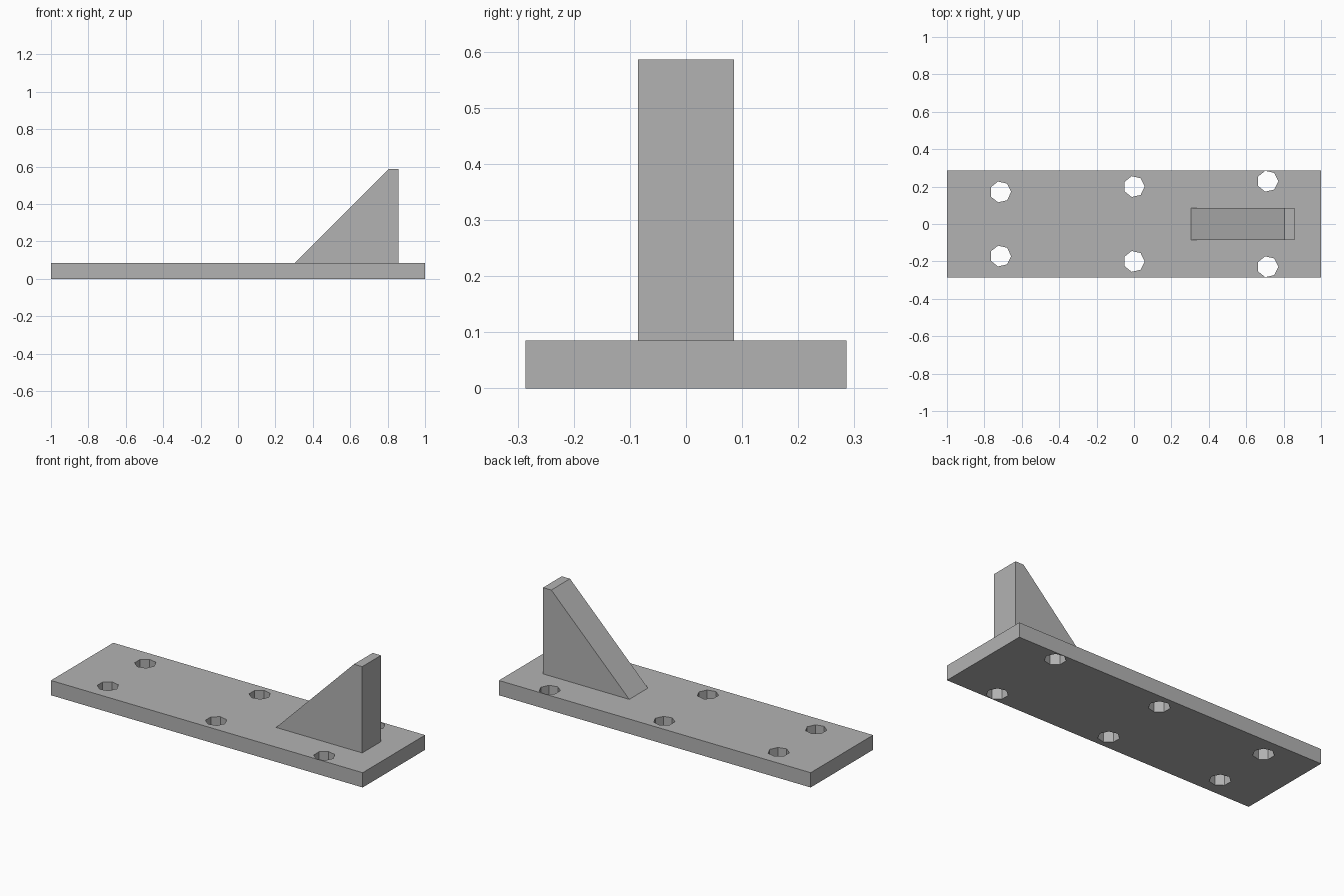
import bpy
import bmesh
from math import cos, sin, tau

cube = bpy.data.objects.get("Cube")
if cube:
    bpy.data.objects.remove(cube, do_unlink=True)

UNIT = 2 / 70  # plate is 70 units long

grey = bpy.data.materials.new("plain grey")
grey.use_nodes = True
colour = (0.45, 0.45, 0.45, 1)
grey.diffuse_color = colour
grey.node_tree.nodes["Principled BSDF"].inputs["Base Color"].default_value = colour


def finish(bm, name):
    bmesh.ops.recalc_face_normals(bm, faces=bm.faces)
    mesh = bpy.data.meshes.new(name)
    bm.to_mesh(mesh)
    bm.free()
    mesh.materials.append(grey)
    obj = bpy.data.objects.new(name, mesh)
    bpy.context.collection.objects.link(obj)
    return obj


def add_prism(bm, points, direction):
    """Extrude a closed outline along a direction."""
    face = bm.faces.new([bm.verts.new(p) for p in points])
    result = bmesh.ops.extrude_face_region(bm, geom=[face], use_keep_orig=True)
    verts = [v for v in result["geom"] if isinstance(v, bmesh.types.BMVert)]
    bmesh.ops.translate(bm, verts=verts, vec=direction)


# Base plate
length, width, thick = 35 * UNIT, 10 * UNIT, 3 * UNIT
bm = bmesh.new()
add_prism(bm, [(-length, -width, 0), (length, -width, 0),
               (length, width, 0), (-length, width, 0)], (0, 0, thick))
plate = finish(bm, "base_plate")

# Seven-sided bolt holes, in pairs that spread towards the rib end
bm = bmesh.new()
for x, y in ((-25, 6), (0, 7), (25, 8)):
    for side in (-1, 1):
        ring = [((x + 2 * cos(tau * i / 7)) * UNIT,
                 (side * y + 2 * sin(tau * i / 7)) * UNIT, -thick)
                for i in range(7)]
        add_prism(bm, ring, (0, 0, 3 * thick))
cutter = finish(bm, "hole_cutter")

# Cut the holes, then discard the cutter
cut = plate.modifiers.new("holes", "BOOLEAN")
cut.operation = "DIFFERENCE"
cut.solver = "EXACT"
cut.object = cutter
bpy.context.view_layer.objects.active = plate
bpy.ops.object.modifier_apply(modifier=cut.name)
bpy.data.objects.remove(cutter, do_unlink=True)

# Sloping rib with a narrow flat top
half = 3 * UNIT
profile = [(0.304, thick), (0.857, thick), (0.857, 0.586), (0.804, 0.586)]
bm = bmesh.new()
add_prism(bm, [(x, -half, z) for x, z in profile], (0, 2 * half, 0))
finish(bm, "sloping_rib")
